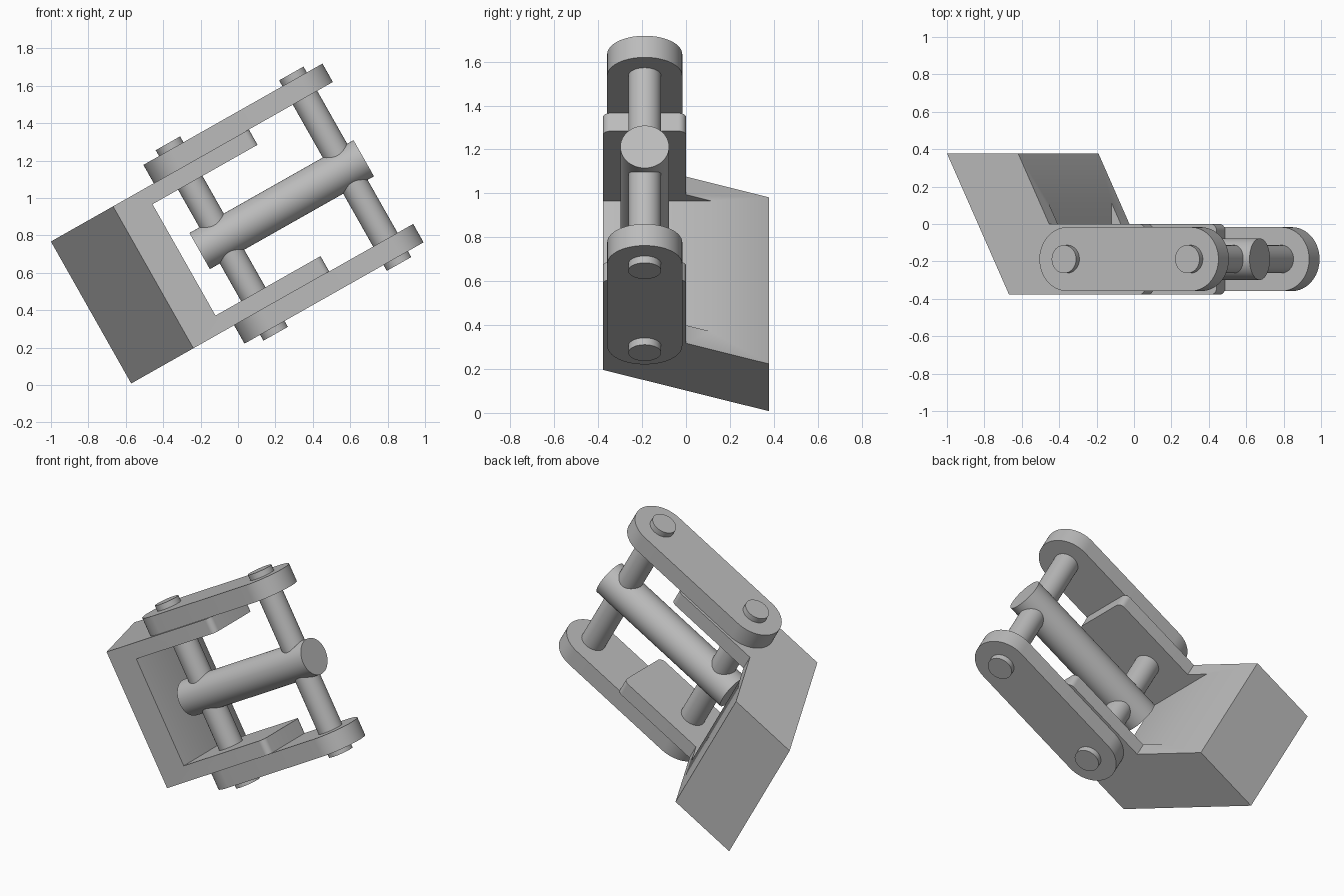
import bpy, bmesh
from math import radians, cos, sin, pi
from mathutils import Matrix, Vector

if "Cube" in bpy.data.objects:
    bpy.data.objects.remove(bpy.data.objects["Cube"], do_unlink=True)

TILT = radians(-29.5)        # whole assembly leans about the y axis
MID = 0.724                  # height of the symmetry plane before tilting
AXIS_Y = -0.188              # depth of the link and pin centre line
PIN_X = (0.31, 1.068)

steel = bpy.data.materials.new("grey_steel")
steel.use_nodes = True
GREY = (0.5, 0.5, 0.5, 1)
steel.diffuse_color = GREY
steel.node_tree.nodes["Principled BSDF"].inputs["Base Color"].default_value = GREY


def finish(name, bm):
    bmesh.ops.recalc_face_normals(bm, faces=bm.faces)
    mesh = bpy.data.meshes.new(name)
    bm.to_mesh(mesh)
    bm.free()
    obj = bpy.data.objects.new(name, mesh)
    bpy.context.collection.objects.link(obj)
    mesh.materials.append(steel)
    obj.rotation_euler.y = TILT
    return obj


def smooth(obj):
    bpy.ops.object.select_all(action='DESELECT')
    obj.select_set(True)
    bpy.context.view_layer.objects.active = obj
    bpy.ops.object.shade_smooth_by_angle(angle=radians(30))


def arc(cx, cy, r, a0, a1, steps):
    angles = [radians(a0 + (a1 - a0) * i / steps) for i in range(steps + 1)]
    return [(cx + r * cos(a), cy + r * sin(a)) for a in angles]


def prism(name, outline, low, high):
    bm = bmesh.new()
    face = bm.faces.new([bm.verts.new((x, y, low)) for x, y in outline])
    up = bmesh.ops.extrude_face_region(bm, geom=[face])
    verts = [g for g in up["geom"] if isinstance(g, bmesh.types.BMVert)]
    bmesh.ops.translate(bm, vec=(0, 0, high - low), verts=verts)
    return finish(name, bm)


def rod(name, centre, radius, length, along_x=False):
    bm = bmesh.new()
    turn = Matrix.Rotation(pi / 2, 4, 'Y') if along_x else Matrix()
    bmesh.ops.create_cone(bm, cap_ends=True, segments=64, radius1=radius,
                          radius2=radius, depth=length,
                          matrix=Matrix.Translation(Vector(centre)) @ turn)
    obj = finish(name, bm)
    smooth(obj)


# Slanted block and fork arms, hollowed by one pocket
R = 0.035
END = 0.723
outline = [(-0.111, -0.378)]
outline += arc(END - R, -0.378 + R, R, -90, 0, 8)
outline += arc(END - R, -R, R, 0, 90, 8)
outline += [(0.135, 0), (-0.056, 0.378), (-0.493, 0.378)]
fork = prism("slanted_fork", outline, MID - 0.436, MID + 0.436)
pocket = prism("pocket_cutter", [(0.078, -1), (1, -1), (1, 1), (0.078, 1)],
               MID - 0.342, MID + 0.342)
pocket.hide_render = True
cut = fork.modifiers.new("pocket", 'BOOLEAN')
cut.operation = 'DIFFERENCE'
cut.solver = 'EXACT'
cut.object = pocket
bpy.context.view_layer.objects.active = fork
bpy.ops.object.modifier_apply(modifier="pocket")
bpy.data.objects.remove(pocket, do_unlink=True)
smooth(fork)

# Round-ended link plates on the outer faces of the arms
W = 0.171
link = (arc(PIN_X[1], AXIS_Y, W, -90, 90, 32) + arc(PIN_X[0], AXIS_Y, W, 90, 270, 32))
for name, low, high in (("upper_link", 0.436, 0.549), ("lower_link", -0.549, -0.436)):
    smooth(prism(name, link, MID + low, MID + high))

# Cross pins through both links, and the roller bar joining them
for name, x in zip(("inner_pin", "outer_pin"), PIN_X):
    rod(name, (x, AXIS_Y, MID), 0.075, 1.17)
rod("centre_bar", (0.678, AXIS_Y, MID), 0.111, 1.008, along_x=True)
